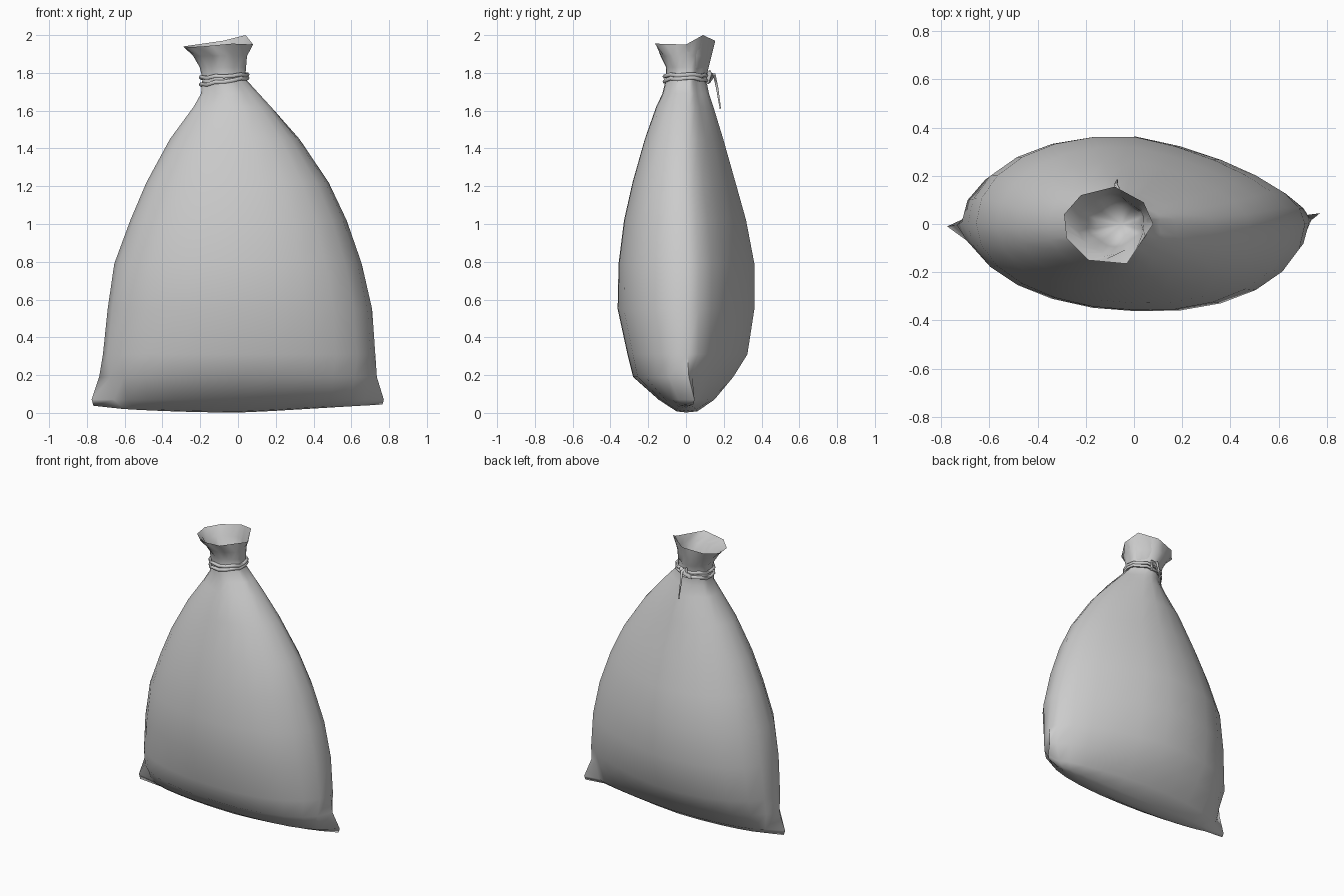
import bpy
import bmesh
from math import sin, cos, pi, radians
from mathutils import Vector

cube = bpy.data.objects.get("Cube")
if cube:
    bpy.data.objects.remove(cube)

cloth = bpy.data.materials.new("grey cloth")
cloth.use_nodes = True
cloth.diffuse_color = (0.6, 0.6, 0.6, 1)
cloth.node_tree.nodes["Principled BSDF"].inputs["Base Color"].default_value = (0.6, 0.6, 0.6, 1)

SEG = 24
# Uneven filling of each quarter: back left, back right, front right, front left
FILL = (-0.15, 0.06, 0.01, -0.05)


def finish(obj, angle):
    obj.data.materials.append(cloth)
    bpy.ops.object.select_all(action='DESELECT')
    obj.select_set(True)
    bpy.context.view_layer.objects.active = obj
    bpy.ops.object.shade_smooth_by_angle(angle=radians(angle))


def from_bmesh(name, bm, angle):
    bmesh.ops.recalc_face_normals(bm, faces=bm.faces)
    mesh = bpy.data.meshes.new(name)
    bm.to_mesh(mesh)
    bm.free()
    obj = bpy.data.objects.new(name, mesh)
    bpy.context.collection.objects.link(obj)
    finish(obj, angle)


def ring(z, x0, x1, y0, y1, fold=0.0, n=SEG):
    """Oval cross-section from its extents, with optional gathered folds."""
    pts = []
    for i in range(n):
        t = 2 * pi * i / n
        r = 1 - fold * (0.5 + 0.5 * cos(t * 6 + 1.1 * sin(2 * t)))
        x = (x0 + x1) / 2 + (x1 - x0) / 2 * cos(t) * r
        y = (y0 + y1) / 2 + (y1 - y0) / 2 * sin(t) * r
        pts.append(Vector((x, y, z)))
    return pts


def bridge(bm, a, b):
    for i in range(len(a)):
        j = (i + 1) % len(a)
        bm.faces.new((a[i], a[j], b[j], b[i]))


def underside(x):
    """Height of the bottom seam, rising toward the left and the right corner."""
    return 0.002 + 0.06 * max(0, min(x, 0.65) - 0.05) + 0.03 * max(0, -x / 0.77) ** 2


# Sack body: stacked ovals (z, x min, x max, y min, y max, fold depth)
sections = [
    (0.02, -0.63, 0.65, -0.05, 0.06, 0),
    (0.07, -0.68, 0.69, -0.145, 0.15, 0),
    (0.19, -0.70, 0.715, -0.28, 0.25, 0),
    (0.31, -0.715, 0.727, -0.31, 0.325, 0),
    (0.55, -0.69, 0.71, -0.362, 0.362, 0),
    (0.79, -0.655, 0.655, -0.357, 0.362, 0),
    (1.02, -0.57, 0.575, -0.328, 0.318, 0),
    (1.22, -0.485, 0.48, -0.283, 0.262, 0),
    (1.45, -0.36, 0.325, -0.218, 0.197, 0),
    (1.62, -0.245, 0.185, -0.158, 0.145, 0.05),
    (1.69, -0.205, 0.12, -0.125, 0.122, 0.10),
    (1.77, -0.195, 0.045, -0.105, 0.105, 0.10),
    (1.83, -0.21, 0.05, -0.105, 0.12, 0.10),
    (1.89, -0.245, 0.055, -0.135, 0.135, 0.06),
]
# Bottom corners pulled out: left tip x and y, right tip x and y per level
corners = [(0.765, 0.04, -0.765, -0.01), (0.772, 0.045, -0.775, -0.01), (0.735, 0.015, -0.735, -0.005)]

bm = bmesh.new()
levels = []
for k, s in enumerate(sections):
    pts = ring(*s)
    depth = (s[4] - s[3]) / 2
    for i, p in enumerate(pts):
        p.y += depth * FILL[i * 4 // SEG] * abs(sin(4 * pi * i / SEG))
    if k < len(corners):
        left_x, left_y, right_x, right_y = corners[k]
        pts[0].xy = left_x, left_y
        pts[SEG // 2].xy = right_x, right_y
    if k == 0:
        for p in pts:
            p.z = underside(p.x) + 0.006
    levels.append([bm.verts.new(p) for p in pts])

# Tilted, faceted mouth
rim = [(0.08, 0.0, 1.95), (0.04, 0.09, 2.0), (-0.08, 0.155, 1.97), (-0.22, 0.12, 1.95),
       (-0.29, 0.04, 1.94), (-0.28, -0.06, 1.935), (-0.19, -0.15, 1.94), (-0.03, -0.165, 1.955)]
rim_pts = []
for i in range(SEG):
    a, f = divmod(i, 3)
    rim_pts.append(Vector(rim[a]).lerp(Vector(rim[(a + 1) % 8]), f / 3))
levels.append([bm.verts.new(p) for p in rim_pts])

# Inside of the mouth, lining the outer cloth and drawn together at the tie
for s in ((1.89, -0.235, 0.045, -0.125, 0.125, 0.06), (1.83, -0.20, 0.04, -0.095, 0.11, 0.1),
          (1.78, -0.17, 0.02, -0.08, 0.08, 0.2)):
    levels.append([bm.verts.new(p) for p in ring(*s)])
for a, b in zip(levels, levels[1:]):
    bridge(bm, a, b)
tip = bm.verts.new((-0.05, 0.0, 1.74))
inner = levels[-1]
for i in range(SEG):
    bm.faces.new((inner[i], inner[(i + 1) % SEG], tip))

# Rounded underside closed along a central seam
first = levels[0]
half = SEG // 2
seam = {}
for i in range(1, half):
    x = (first[i].co.x + first[SEG - i].co.x) / 2
    seam[i] = bm.verts.new((x, 0, underside(x)))
seam[0], seam[half] = first[0], first[half]
for i in range(half):
    for s in (1, -1):
        a, b = first[(s * i) % SEG], first[(s * (i + 1)) % SEG]
        loop = []
        for v in (a, b, seam[i + 1], seam[i]):
            if v not in loop:
                loop.append(v)
        bm.faces.new(loop)
from_bmesh("sack", bm, 60)


# Cord: swept tubes, optionally thinning to a point
def cord(name, pts, radius, closed):
    curve = bpy.data.curves.new(name, 'CURVE')
    curve.dimensions = '3D'
    curve.bevel_depth = radius
    curve.bevel_resolution = 1
    curve.use_fill_caps = True
    spline = curve.splines.new('POLY')
    spline.points.add(len(pts) - 1)
    for i, (p, co) in enumerate(zip(spline.points, pts)):
        p.co = (*co, 1)
        p.radius = 1 if closed else 1 - 0.7 * i / (len(pts) - 1)
    spline.use_cyclic_u = closed
    obj = bpy.data.objects.new(name, curve)
    bpy.context.collection.objects.link(obj)
    bpy.ops.object.select_all(action='DESELECT')
    obj.select_set(True)
    bpy.context.view_layer.objects.active = obj
    bpy.ops.object.convert(target='MESH')
    finish(bpy.context.object, 60)


for name, z, tilt in (("upper_cord", 1.783, 0.008), ("lower_cord", 1.755, 0.018)):
    pts = ring(z, -0.197, 0.05, -0.113, 0.11, 0, 16)
    for i, p in enumerate(pts):
        p.z += tilt * (p.x + 0.075) / 0.125 + 0.004 * sin(i * 2.4)
    cord(name, pts, 0.011, True)

# Knot and loose ends at the back
cord("knot", [(-0.11, 0.11, 1.75), (-0.08, 0.135, 1.78), (-0.05, 0.125, 1.80), (-0.06, 0.11, 1.75)], 0.014, True)
cord("long_cord_end", [(-0.07, 0.11, 1.79), (-0.07, 0.15, 1.79), (-0.075, 0.165, 1.72), (-0.07, 0.182, 1.61)], 0.013, False)
cord("short_cord_end", [(-0.08, 0.115, 1.78), (-0.09, 0.125, 1.81), (-0.10, 0.13, 1.75)], 0.011, False)
